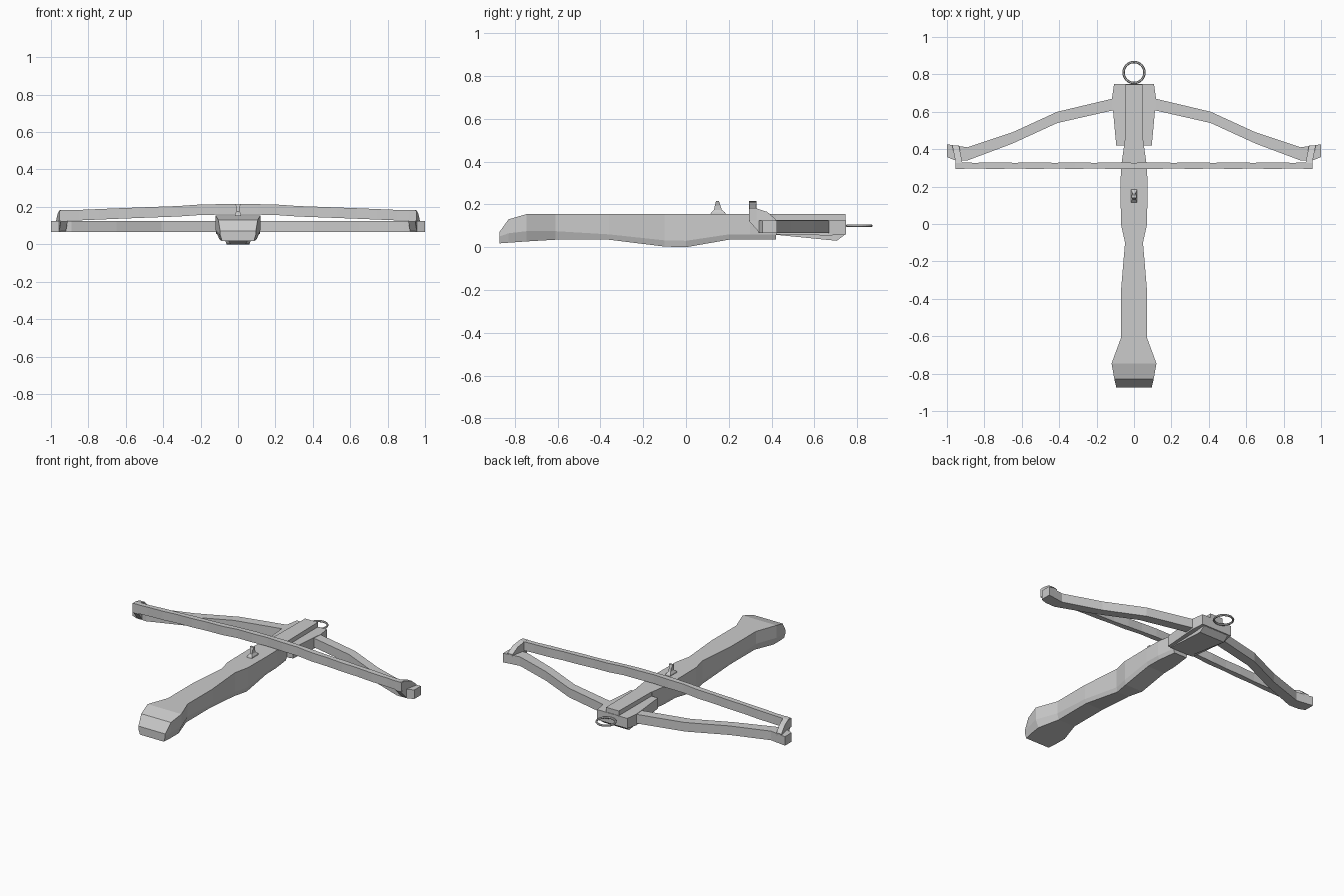
import bpy, bmesh, math


def make(name, bm):
    bmesh.ops.recalc_face_normals(bm, faces=bm.faces)
    me = bpy.data.meshes.new(name)
    bm.to_mesh(me)
    bm.free()
    ob = bpy.data.objects.new(name, me)
    bpy.context.collection.objects.link(ob)
    return ob


def loft(name, rings):
    """Skin a list of equal-length point rings and cap both ends."""
    bm = bmesh.new()
    vs = [[bm.verts.new(p) for p in r] for r in rings]
    n = len(vs[0])
    for a, b in zip(vs, vs[1:]):
        for i in range(n):
            j = (i + 1) % n
            bm.faces.new((a[i], a[j], b[j], b[i]))
    bm.faces.new(vs[0])
    bm.faces.new(vs[-1])
    return make(name, bm)


def mirror(ob):
    m = ob.modifiers.new("mirror", 'MIRROR')
    m.use_axis[0] = True
    m.use_clip = False


def box_ring_y(y, w, z0, z1):
    return [(-w, y, z0), (w, y, z0), (w, y, z1), (-w, y, z1)]


# Stock: y, half width, bottom half width, bottom z, chamfer z, top z
stock = [
    (-0.873, 0.095, 0.085, 0.018, 0.050, 0.070),
    (-0.83, 0.105, 0.093, 0.021, 0.065, 0.130),
    (-0.745, 0.12, 0.100, 0.027, 0.075, 0.155),
    (-0.61, 0.07, 0.060, 0.035, 0.075, 0.155),
    (-0.36, 0.07, 0.060, 0.035, 0.060, 0.155),
    (-0.10, 0.048, 0.042, 0.003, 0.032, 0.155),
    (0.00, 0.07, 0.062, 0.000, 0.030, 0.155),
    (0.20, 0.072, 0.062, 0.035, 0.060, 0.155),
    (0.30, 0.070, 0.060, 0.035, 0.060, 0.155),
    (0.42, 0.053, 0.045, 0.035, 0.060, 0.155),
]
loft("stock", [[(-b, y, z0), (b, y, z0), (w, y, zc), (w, y, z1),
                (-w, y, z1), (-w, y, zc)] for y, w, b, z0, zc, z1 in stock])

# Bolt rail running over the head
loft("bolt_rail", [box_ring_y(0.41, 0.05, 0.07, 0.155),
                   box_ring_y(0.745, 0.045, 0.07, 0.155)])

# Head block and the wedge beneath it
loft("head_block", [box_ring_y(0.42, 0.095, 0.06, 0.128),
                    box_ring_y(0.67, 0.118, 0.055, 0.126),
                    box_ring_y(0.748, 0.107, 0.06, 0.125)])
loft("head_wedge", [box_ring_y(0.42, 0.075, 0.058, 0.08),
                    box_ring_y(0.705, 0.09, 0.03, 0.08),
                    box_ring_y(0.742, 0.09, 0.058, 0.08)])

# Limbs: x, back y, front y
limb = [(0.05, 0.62, 0.68), (0.115, 0.607, 0.67), (0.41, 0.54, 0.60),
        (0.65, 0.43, 0.49), (0.89, 0.34, 0.41), (0.96, 0.342, 0.42), (1.0, 0.358, 0.426)]
mirror(loft("limb", [[(x, a, 0.066), (x, b, 0.066), (x, b, 0.124), (x, a, 0.124)]
                     for x, a, b in limb]))

# String end loops resting on the limb tips
side = [(0.295, 0.122), (0.345, 0.066), (0.415, 0.10),
        (0.42, 0.13), (0.38, 0.165), (0.325, 0.183), (0.295, 0.183)]
mirror(loft("string_loop", [[(x + (y - 0.30) * 0.2, y, z) for y, z in side]
                            for x in (0.912, 0.948)]))

# String: flat band of short segments, arched over the stock
key = [(0.0, 0.216), (0.20, 0.213), (0.28, 0.206), (0.58, 0.195), (0.87, 0.183), (0.955, 0.181)]


def arch(x):
    x = abs(x)
    for (x0, z0), (x1, z1) in zip(key, key[1:]):
        if x <= x1:
            return z0 + (z1 - z0) * (x - x0) / (x1 - x0)
    return key[-1][1]


rings = []
for i in range(19):
    x = -0.955 + 1.91 * i / 18
    z = arch(x)
    o = 0.003 * (i % 2)
    rings.append([(x, 0.294 + o, z - 0.056), (x, 0.330 - o, z - 0.056),
                  (x, 0.330 - o, z), (x, 0.294 + o, z)])
loft("string", rings)

# Catch post: y centre, half width x, half length y, z
post = [(0.15, 0.018, 0.038, 0.15), (0.15, 0.016, 0.032, 0.163), (0.149, 0.008, 0.018, 0.175),
        (0.148, 0.008, 0.013, 0.195), (0.147, 0.014, 0.007, 0.215)]
loft("catch_post", [[(-w, c - d, z), (w, c - d, z), (w, c + d, z), (-w, c + d, z)]
                    for c, w, d, z in post])

# Front ring
bpy.ops.mesh.primitive_torus_add(major_segments=24, minor_segments=6,
                                 major_radius=0.056, minor_radius=0.0065,
                                 location=(0, 0.81, 0.10))
bpy.context.object.name = "front_ring"
